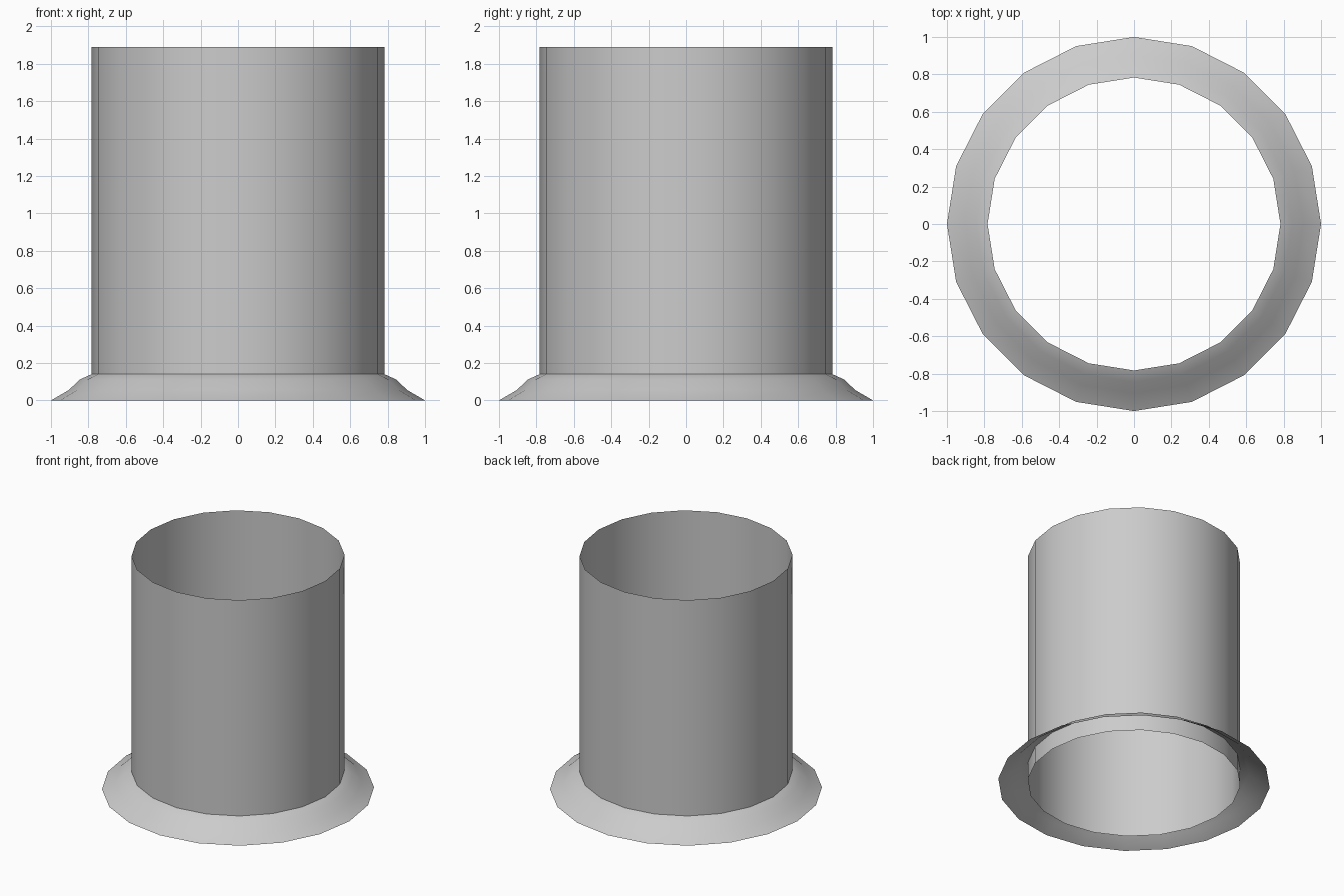
import bpy, bmesh, math

if "Cube" in bpy.data.objects:
    bpy.data.objects.remove(bpy.data.objects["Cube"])

SIDES = 20


def lathe(name, profile):
    """Spin a (radius, z) profile into an open surface of revolution."""
    bm = bmesh.new()
    rings = []
    for r, z in profile:
        rings.append([bm.verts.new((r * math.cos(2 * math.pi * i / SIDES),
                                    r * math.sin(2 * math.pi * i / SIDES), z))
                      for i in range(SIDES)])
    for low, high in zip(rings, rings[1:]):
        for i in range(SIDES):
            j = (i + 1) % SIDES
            bm.faces.new((low[i], low[j], high[j], high[i]))
    mesh = bpy.data.meshes.new(name)
    bm.to_mesh(mesh)
    bm.free()
    obj = bpy.data.objects.new(name, mesh)
    bpy.context.collection.objects.link(obj)
    bpy.context.view_layer.objects.active = obj
    obj.select_set(True)
    bpy.ops.object.shade_smooth_by_angle(angle=math.radians(35))
    obj.select_set(False)
    return obj


# Open thin-walled pipe, running down to the ground inside the skirt
lathe("pipe", [(0.783, 0), (0.783, 1.89)])

# Flared skirt around the foot, open underneath
lathe("base_skirt", [(1.0, 0), (0.905, 0.055), (0.845, 0.112), (0.783, 0.14)])
